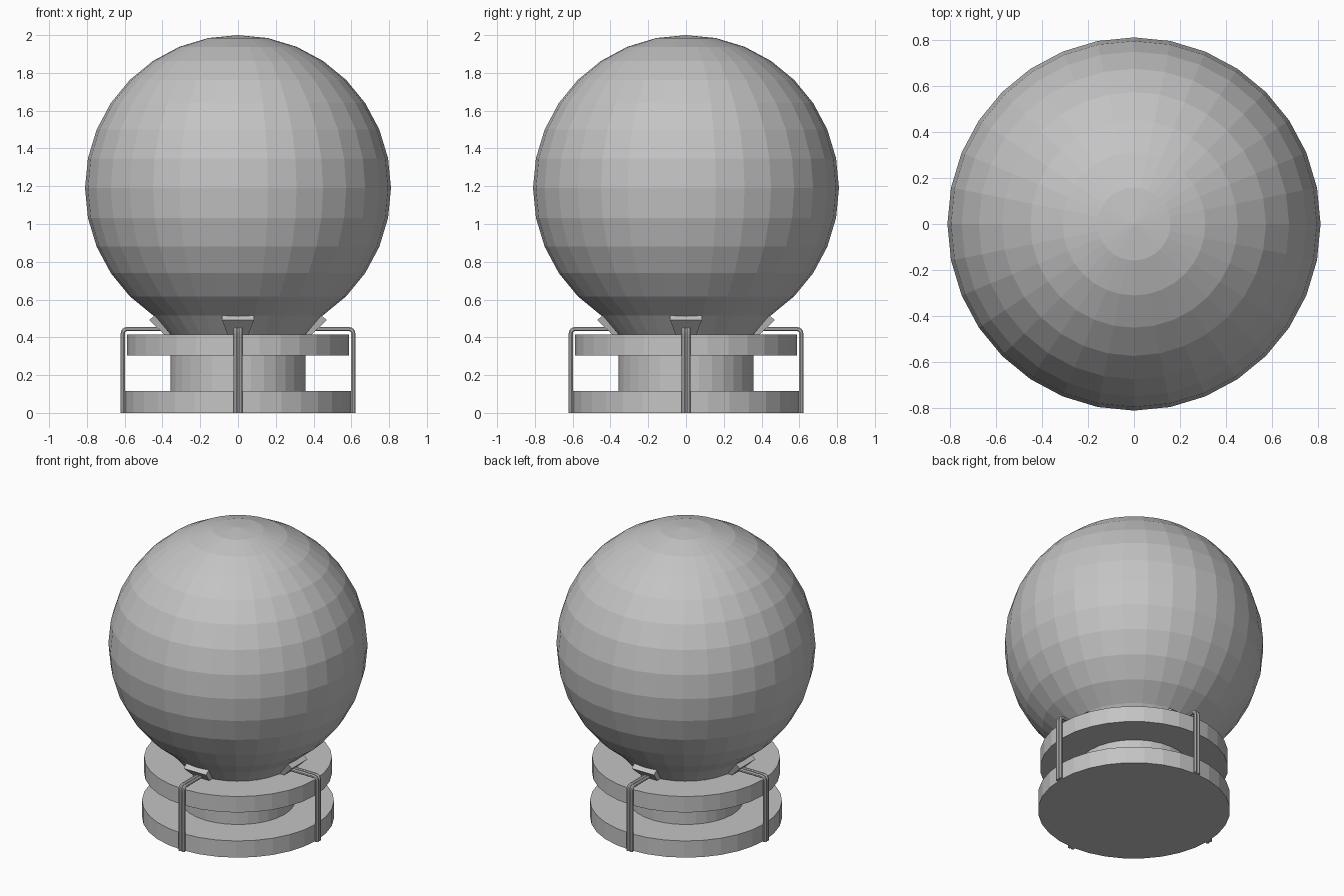
import bpy, bmesh, math
from mathutils import Matrix, Vector

if "Cube" in bpy.data.objects:
    bpy.data.objects.remove(bpy.data.objects["Cube"])

grey = bpy.data.materials.new("plain_grey")
grey.diffuse_color = (0.55, 0.55, 0.55, 1)
grey.use_nodes = True
grey.node_tree.nodes["Principled BSDF"].inputs["Base Color"].default_value = grey.diffuse_color
SIDES = 32


def add_object(name, bm):
    bmesh.ops.remove_doubles(bm, verts=bm.verts, dist=1e-5)
    bmesh.ops.recalc_face_normals(bm, faces=bm.faces)
    mesh = bpy.data.meshes.new(name)
    bm.to_mesh(mesh)
    bm.free()
    mesh.materials.append(grey)
    obj = bpy.data.objects.new(name, mesh)
    bpy.context.collection.objects.link(obj)
    return obj


def lathe(name, profile):
    """Turn an (r, z) profile around z; open ends get a flat cap."""
    bm = bmesh.new()
    rings = []
    for r, z in profile:
        if r < 1e-4:
            rings.append([bm.verts.new((0, 0, z))] * SIDES)
        else:
            rings.append([bm.verts.new((r * math.cos(a), r * math.sin(a), z))
                          for a in (math.tau * i / SIDES for i in range(SIDES))])
    for lo, hi in zip(rings, rings[1:]):
        for i in range(SIDES):
            j = (i + 1) % SIDES
            bm.faces.new(list(dict.fromkeys((lo[i], lo[j], hi[j], hi[i]))))
    for ring in (rings[0], rings[-1]):
        if ring[0] is not ring[1]:
            bm.faces.new(ring)
    return add_object(name, bm)


def sweep(bm, path, radius, y):
    """Octagonal wire along an (x, z) path, at sideways offset y."""
    pts = [Vector((x, 0, z)) for x, z in path]
    rings = []
    for i, p in enumerate(pts):
        t = (pts[min(i + 1, len(pts) - 1)] - pts[max(i - 1, 0)]).normalized()
        n = Vector((-t.z, 0, t.x))
        rings.append([bm.verts.new(p + n * radius * math.cos(a) + Vector((0, y + radius * math.sin(a), 0)))
                      for a in (math.tau * (k + 0.5) / 8 for k in range(8))])
    for lo, hi in zip(rings, rings[1:]):
        for k in range(8):
            bm.faces.new((lo[k], lo[(k + 1) % 8], hi[(k + 1) % 8], hi[k]))
    bm.faces.new(rings[0])
    bm.faces.new(rings[-1])


# Globe: lower rings replaced by a conical neck
R, CZ, STEP = 0.81, 1.19, math.pi / 16
globe = [(0.357, 0.40), (0.36, 0.414)]
globe += [(R * math.cos(k * STEP), CZ + R * math.sin(k * STEP)) for k in range(-5, 9)]
lathe("globe", globe)

# Base discs and the stem between them
lathe("lower_disc", [(0.60, 0), (0.60, 0.115)])
lathe("stem", [(0.357, 0.115), (0.357, 0.305)])
lathe("upper_disc", [(0.587, 0.305), (0.587, 0.415)])

# Four pairs of bent wires, each ending in a tapered clip against the globe
bend = [(0.588 + 0.022 * math.cos(a), 0.422 + 0.022 * math.sin(a))
        for a in (math.pi / 2 * k / 4 for k in range(5))]
wire_path = [(0.61, 0)] + bend + [(0.40, 0.444)]
clip_profile = [(0.355, 0.414, 0.055), (0.39, 0.414, 0.055),
                (0.47, 0.492, 0.085), (0.44, 0.516, 0.085)]

for q, side in enumerate(("right", "back", "left", "front")):
    turn = Matrix.Rotation(q * math.pi / 2, 4, 'Z')

    bm = bmesh.new()
    for y in (-0.012, 0.012):
        sweep(bm, wire_path, 0.012, y)
    bm.transform(turn)
    add_object(side + "_wires", bm)

    bm = bmesh.new()
    a = [bm.verts.new((x, -w, z)) for x, z, w in clip_profile]
    b = [bm.verts.new((x, w, z)) for x, z, w in clip_profile]
    bm.faces.new(a)
    bm.faces.new(b)
    for i in range(4):
        j = (i + 1) % 4
        bm.faces.new((a[i], a[j], b[j], b[i]))
    bm.transform(turn)
    add_object(side + "_clip", bm)
